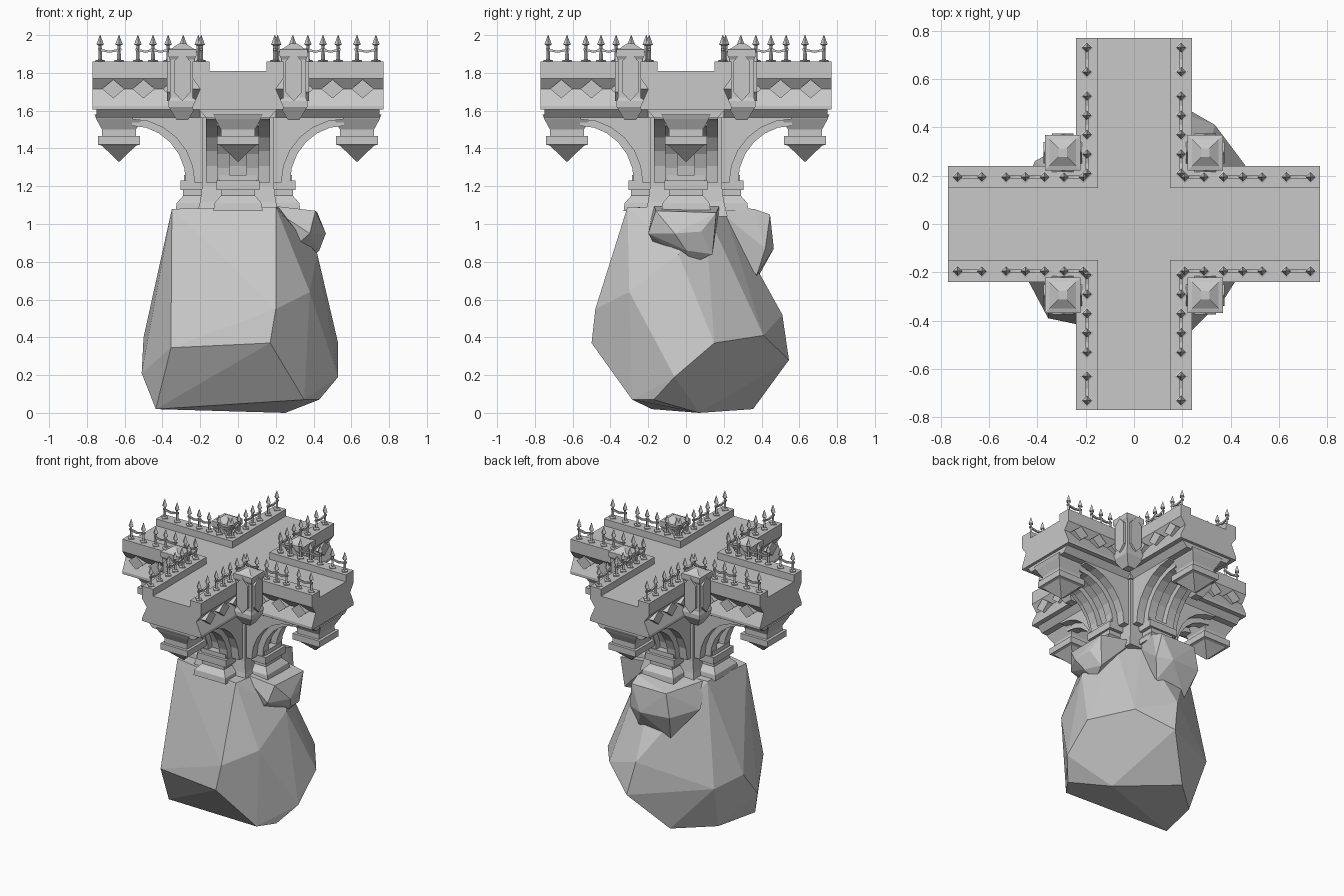
import bpy, bmesh, math
from mathutils import Matrix, Vector

cube = bpy.data.objects.get("Cube")
if cube:
    bpy.data.objects.remove(cube)

stone = bpy.data.materials.new("grey_stone")
stone.use_nodes = True
stone.diffuse_color = (0.58, 0.58, 0.58, 1)
stone.node_tree.nodes["Principled BSDF"].inputs["Base Color"].default_value = (0.58, 0.58, 0.58, 1)


def finish(bm, name, turn=0):
    """Turn the mesh about z by quarter turns and make the object."""
    bmesh.ops.rotate(bm, verts=bm.verts, matrix=Matrix.Rotation(turn * math.pi / 2, 3, 'Z'))
    bmesh.ops.recalc_face_normals(bm, faces=bm.faces)
    me = bpy.data.meshes.new(name)
    bm.to_mesh(me)
    bm.free()
    me.materials.append(stone)
    ob = bpy.data.objects.new(name, me)
    bpy.context.collection.objects.link(ob)


def box(bm, x0, x1, y0, y1, z0, z1):
    m = Matrix.LocRotScale(Vector((x0 + x1, y0 + y1, z0 + z1)) / 2, None,
                           Vector((x1 - x0, y1 - y0, z1 - z0)))
    bmesh.ops.create_cube(bm, size=1, matrix=m)


def stack(bm, x, y, rings, sides=4, spin=math.pi / 4):
    """Lathe with few sides from (apothem, z) pairs."""
    last = None
    for r, z in rings:
        r /= math.cos(math.pi / sides)
        ring = [bm.verts.new((x + r * math.cos(spin + i * math.tau / sides),
                              y + r * math.sin(spin + i * math.tau / sides), z)) for i in range(sides)]
        if last:
            for i in range(sides):
                j = (i + 1) % sides
                bm.faces.new((last[i], last[j], ring[j], ring[i]))
        else:
            bm.faces.new(ring[::-1])
        last = ring
    bm.faces.new(last)


def prism(bm, points, axis, a, b):
    """Extrude a profile along x (points are y,z) or along y (points are x,z)."""
    place = (lambda p, t: (t, p[0], p[1])) if axis == 'x' else (lambda p, t: (p[0], t, p[1]))
    r0 = [bm.verts.new(place(p, a)) for p in points]
    r1 = [bm.verts.new(place(p, b)) for p in points]
    bm.faces.new(r0)
    bm.faces.new(r1[::-1])
    n = len(points)
    for i in range(n):
        j = (i + 1) % n
        bm.faces.new((r0[i], r0[j], r1[j], r1[i]))


def hull(name, points):
    bm = bmesh.new()
    for p in points:
        bm.verts.new(p)
    bmesh.ops.convex_hull(bm, input=bm.verts)
    bmesh.ops.delete(bm, geom=[v for v in bm.verts if not v.link_faces], context='VERTS')
    bmesh.ops.dissolve_limit(bm, angle_limit=0.06, verts=bm.verts, edges=bm.edges)
    finish(bm, name)


# Rock base and its two lumps
hull("rock", [
    (-.35, -.2, 1.08), (.2, -.31, 1.09), (.25, .1, 1.08), (.1, .2, 1.08), (-.3, .18, 1.08),
    (-.355, -.39, .345), (.17, -.5, .37), (.2, -.48, .55), (.38, -.3, .64), (.42, -.04, .84),
    (-.5, .05, .4), (-.51, -.1, .21), (-.435, -.18, .02), (.35, -.285, .07), (.25, .07, 0),
    (.43, -.17, .07), (.53, -.06, .19), (.53, .15, .37), (.335, .41, .41), (.1, .545, .28),
    (.05, .51, .52), (-.41, .26, .35), (-.12, .355, .02), (-.36, .14, .02), (0, .375, .7)])
hull("side_lump", [
    (.15, -.17, 1.1), (.41, -.16, 1.07), (.38, -.2, .95), (.465, -.06, .95), (.45, .08, .96),
    (.43, .0, .86), (.4, .14, .84), (.42, .16, 1.06), (.15, .18, 1.1), (.36, .03, .79),
    (.3, -.16, .88)])
hull("back_lump", [
    (-.28, .15, 1.08), (.1, .15, 1.09), (.14, .36, 1.08), (.13, .445, 1.05), (-.15, .445, 1.05),
    (-.18, .45, .88), (.05, .465, .87), (.16, .42, .87), (.12, .375, .73), (-.13, .365, .69),
    (-.29, .25, .9), (.1, .25, .85)])

# Central shaft and crossing deck
bm = bmesh.new()
stack(bm, 0, 0, [(.22, 1.04), (.2, 1.12), (.19, 1.2), (.19, 1.6)])
finish(bm, "central_shaft")
bm = bmesh.new()
box(bm, -.2, .2, -.2, .2, 1.56, 1.81)
finish(bm, "crossing_deck")


def arc(a, b, steps=6):
    """Quarter arch curve from the shaft up to the arm."""
    return [(.56 - a * math.cos(i / steps * math.pi / 2),
             1.22 + b * math.sin(i / steps * math.pi / 2)) for i in range(steps + 1)]


half = [(.15, 1.81), (.15, 1.86), (.24, 1.86), (.24, 1.77), (.2, 1.715), (.24, 1.625), (.24, 1.605)]
section = half + [(-y, z) for y, z in reversed(half)]
posts = [.21, .29, .37, .45, .53, .63, .73]

for k in range(4):
    # Bridge arm with grooved parapets
    bm = bmesh.new()
    prism(bm, section, 'x', .15, .77)
    finish(bm, "bridge_arm", k)

    # Stepped moulding under the arm
    bm = bmesh.new()
    prism(bm, [(.21, 1.61), (.17, 1.565), (-.17, 1.565), (-.21, 1.61)], 'x', .15, .75)
    finish(bm, "arm_underside", k)

    # Diamond studs in the grooves
    bm = bmesh.new()
    for s in (-1, 1):
        for x in (.34, .5, .66):
            prism(bm, [(x + .06, 1.715), (x, 1.765), (x - .06, 1.715), (x, 1.665)], 'y', s * .19, s * .24)
    finish(bm, "diamond_studs", k)

    # Hanging pendant below the arm end
    bm = bmesh.new()
    stack(bm, .63, 0, [(.13, 1.58), (.12, 1.555), (.09, 1.5), (.09, 1.465), (.11, 1.465),
                       (.11, 1.42), (.09, 1.415), (.003, 1.33)])
    finish(bm, "pendant", k)

    # Recessed arch web filling up to the arm, with two ribs in front
    bm = bmesh.new()
    prism(bm, arc(.33, .335) + [(.56, 1.6), (.14, 1.6), (.14, 1.22)], 'y', -.17, .17)
    finish(bm, "arch_web", k)
    bm = bmesh.new()
    for s in (-1, 1):
        prism(bm, arc(.285, .3) + arc(.35, .36)[::-1], 'y', s * .045, s * .11)
    finish(bm, "arch_ribs", k)

    # Rib foot: flared base, neck and collar
    bm = bmesh.new()
    stack(bm, .2, 0, [(.13, 1.07), (.125, 1.11), (.09, 1.15), (.09, 1.18)])
    box(bm, .15, .305, -.115, .115, 1.18, 1.23)
    box(bm, .15, .285, -.1, .1, 1.23, 1.26)
    finish(bm, "rib_foot", k)

    # Corner turret with pointed panels and a low pyramid cap
    bm = bmesh.new()
    c = .295
    stack(bm, c, c, [(.03, 1.55), (.06, 1.6), (.072, 1.62), (.072, 1.65), (.064, 1.67),
                     (.064, 1.87), (.074, 1.89), (.074, 1.925), (.055, 1.93), (.018, 1.955)])
    for s in (-1, 1):
        panel = [(c + dx, z) for dx, z in
                 ((0, 1.65), (.045, 1.7), (.045, 1.86), (0, 1.91), (-.045, 1.86), (-.045, 1.7))]
        prism(bm, panel, 'y', c, c + s * .08)
        prism(bm, panel, 'x', c, c + s * .08)
    finish(bm, "corner_turret", k)

    # Spear fence posts and sagging rails along both parapets
    bm = bmesh.new()
    for y in (-.195, .195):
        for x in posts:
            stack(bm, x, y, [(.019, 1.855), (.019, 1.866), (.007, 1.87), (.006, 1.945),
                             (.014, 1.95), (.001, 2)], 4, 0)
        for a, b in ((0, 1), (2, 3), (3, 4), (5, 6)):
            x0, x1 = posts[a] - .012, posts[b] + .012
            mid = (x0 + x1) / 2
            rail = [(x0, 1.93), (mid, 1.918), (x1, 1.93), (x1, 1.918), (mid, 1.906), (x0, 1.918)]
            prism(bm, rail, 'y', y - .006, y + .006)
    finish(bm, "spear_fence", k)
